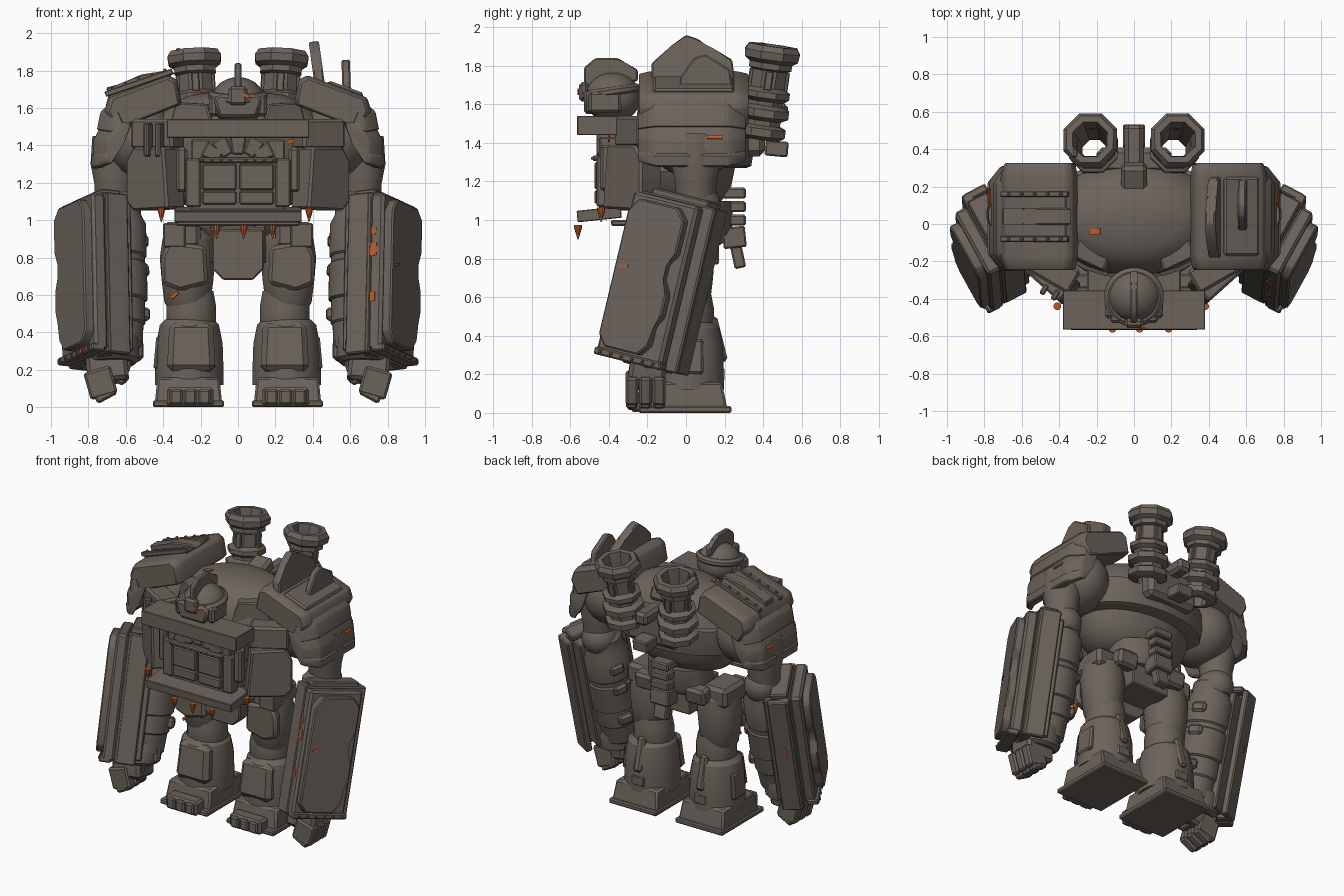
import bpy, bmesh, math
from mathutils import Matrix, Vector

if "Cube" in bpy.data.objects:
    bpy.data.objects.remove(bpy.data.objects["Cube"])


def material(name, rgb):
    m = bpy.data.materials.new(name)
    m.use_nodes = True
    m.diffuse_color = (*rgb, 1)
    m.node_tree.nodes["Principled BSDF"].inputs["Base Color"].default_value = (*rgb, 1)
    return m


IRON = material("weathered iron", (0.15, 0.125, 0.105))
EMBER = material("ember orange", (0.48, 0.10, 0.022))


def put(name, bm, mtx, mirror=False, mat=IRON, bevel=0):
    if bevel:
        bmesh.ops.bevel(bm, geom=list(bm.edges), offset=bevel, segments=1, affect='EDGES')
    bm.transform(mtx)
    bmesh.ops.recalc_face_normals(bm, faces=bm.faces)
    me = bpy.data.meshes.new(name)
    bm.to_mesh(me)
    bm.free()
    me.materials.append(mat)
    me.polygons.foreach_set("use_smooth", [True] * len(me.polygons))
    me.set_sharp_from_angle(angle=math.radians(32))
    ob = bpy.data.objects.new(name, me)
    bpy.context.collection.objects.link(ob)
    if mirror:
        ob.modifiers.new("mirror", 'MIRROR')
    return ob


def at(loc, rx=0, ry=0, rz=0):
    r = Matrix.Rotation
    return (Matrix.Translation(loc) @ r(math.radians(rz), 4, 'Z')
            @ r(math.radians(ry), 4, 'Y') @ r(math.radians(rx), 4, 'X'))


def box(name, mtx, size, mirror=False, mat=IRON, bevel=0.008, taper=(1, 1)):
    bm = bmesh.new()
    bmesh.ops.create_cube(bm, size=1)
    for v in bm.verts:
        k = taper if v.co.z > 0 else (1, 1)
        v.co = Vector((v.co.x * size[0] * k[0], v.co.y * size[1] * k[1], v.co.z * size[2]))
    return put(name, bm, mtx, mirror, mat, bevel)


def skin(bm, rings, closed=False):
    n = len(rings[0])
    for a, b in list(zip(rings, rings[1:])) + ([(rings[-1], rings[0])] if closed else []):
        for i in range(n):
            j = (i + 1) % n
            bm.faces.new((a[i], a[j], b[j], b[i]))
    if not closed:
        bm.faces.new(rings[0][::-1])
        bm.faces.new(rings[-1])


def loft(name, mtx, outline, slices, pivot=(0, 0), mirror=False, bevel=0.008):
    # x/z outline repeated along y, each slice scaled about the pivot
    bm = bmesh.new()
    px, pz = pivot
    skin(bm, [[bm.verts.new((px + (x - px) * k, y, pz + (z - pz) * k)) for x, z in outline] for y, k in slices])
    return put(name, bm, mtx, mirror, IRON, bevel)


def prism(name, mtx, outline, depth, mirror=False, bevel=0.008):
    return loft(name, mtx, outline, ((-depth / 2, 1), (depth / 2, 1)), mirror=mirror, bevel=bevel)


def lathe(name, mtx, profile, segs=24, mirror=False, mat=IRON, sy=1, closed=False):
    bm = bmesh.new()
    angles = [(i + .5) * math.tau / segs for i in range(segs)]
    skin(bm, [[bm.verts.new((r * math.cos(a), sy * r * math.sin(a), z)) for a in angles] for r, z in profile], closed)
    return put(name, bm, mtx, mirror, mat)


def ball(name, mtx, radii, mirror=False):
    bm = bmesh.new()
    bmesh.ops.create_uvsphere(bm, u_segments=24, v_segments=14, radius=1)
    return put(name, bm, mtx @ Matrix.Diagonal((*radii, 1)), mirror)


# --- torso: barrel, lower shell, waist and back fittings
lathe("torso", at((0, .03, 0)), [(.43, 1.27), (.47, 1.28), (.49, 1.36), (.49, 1.46), (.46, 1.47), (.43, 1.55),
      (.36, 1.62), (.25, 1.67), (.08, 1.69)], 28, sy=.66)
lathe("lower_torso", at((0, .06, 0), rx=4), [(.22, 1.06), (.3, 1.09), (.38, 1.16), (.42, 1.26), (.4, 1.3)], 24, sy=.68)
lathe("waist", at((0, .06, 0)), [(.2, .92), (.23, .96), (.23, 1.1)], 16, sy=.8)
prism("pelvis_plate", at((0, -.12, 0)), [(-.14, .95), (-.14, .74), (-.08, .68), (.08, .68), (.14, .74), (.14, .95)], .12)
box("pelvis", at((0, .03, .87)), (.3, .28, .2))
for z in (1.14, 1.07, 1.0):
    box("spine_segment", at((0, .25, z)), (.14, .12, .055))
box("tail_block", at((0, .25, .91), rx=6), (.15, .12, .11))
box("tail_tip", at((0, .27, .81), rx=12), (.1, .06, .12))
box("back_vent", at((0, .47, 1.37), rx=-5), (.12, .12, .08))
box("back_mount", at((0, .34, 1.45)), (.4, .14, .24), bevel=.03)
box("back_block", at((0, .25, 1.64), rx=20), (.14, .15, .1), bevel=.02)
box("back_pipe", at((0, .42, 1.56)), (.1, .22, .09), bevel=.02)

# --- chest armour with grille
box("chest_beam", at((0, -.46, 1.49)), (.76, .21, .1), bevel=.004)
box("chest_core", at((0, -.32, 1.24)), (.5, .26, .38))
box("lower_beam", at((0, -.45, 1.03), rx=6), (.68, .23, .06), bevel=.004)
box("lower_lip", at((0, -.33, .985)), (.66, .12, .03))
prism("chest_side_plate", at((.44, -.28, 1.22), rz=42), [(-.15, -.16), (-.12, .17), (.1, .17), (.15, .1),
      (.15, -.12), (.1, -.17)], .15, True, bevel=.012)
box("chest_upper_plate", at((.43, -.25, 1.46), rz=30), (.26, .14, .16), True, bevel=.015)
for x in (-.48, -.42):
    box("chest_strap", at((x, -.35 - (x + .48) * .5, 1.43), rz=-30), (.03, .06, .18))
for x in (-.1, .1):
    for z, h in ((1.23, .14), (1.12, .07)):
        box("grille_panel", at((x, -.455, z)), (.185, .04, h))
box("grille_post", at((.24, -.43, 1.2)), (.08, .07, .26), True)
box("grille_bracket", at((.3, -.41, 1.27)), (.06, .07, .24), True, bevel=.015)
box("grille_top", at((0, -.46, 1.32)), (.42, .05, .03))
for i in range(5):
    a = (i - 2) * 32
    box("fan_plate", at((math.sin(math.radians(a)) * .15, -.43, 1.33 + .07 * math.cos(math.radians(a))), ry=a),
        (.06, .07, .1), taper=(1.5, 1))
for i in range(4):
    lathe("grille_rivet", at((.04 + i * .05, -.484, 1.32), rx=90), [(.008, 0), (.005, .008)], 8, True)
for x, y, z in ((-.41, -.44, .99), (.38, -.44, .99), (-.115, -.56, .9), (.03, -.56, .9), (.185, -.56, .9)):
    lathe("spike_tip", at((x, y, z)), [(.002, 0), (.007, .014)], 10)
    lathe("spike", at((x, y, z)), [(.007, .014), (.021, .062), (.021, .075)], 10, mat=EMBER)

# --- head: dome, crest, brow and visor
ball("head_dome", at((0, -.38, 1.635)), (.145, .145, .13))
prism("head_crest", at((0, -.4, 1.69), rz=90), [(-.13, .0), (-.13, .1), (-.07, .15), (.05, .15), (.08, .12),
      (.15, .09), (.15, .03)], .035)
prism("face_guard", at((0, -.46, 1.6)), [(-.13, .04), (-.1, -.05), (.1, -.05), (.13, .04), (.11, .07), (-.11, .07)], .14, bevel=.015)
lathe("head_brow", at((0, -.39, 1.665), rx=8), [(.15, -.02), (.16, -.01), (.16, .01), (.14, .025)], 24)
box("nose_guard", at((0, -.53, 1.665)), (.1, .05, .1), bevel=.015)
box("cheek", at((.13, -.42, 1.61)), (.05, .17, .11), True, bevel=.015)
box("eye_glow", at((.045, -.558, 1.665), ry=30), (.03, .008, .02), mat=EMBER, bevel=0)
prism("collar", at((.24, -.16, 1.54), rz=25), [(-.16, -.1), (-.1, .08), (.08, .09), (.14, -.1)], .1, True)

# --- smokestacks: open octagonal tubes on flared bases
STACK = at((.21, .385, 1.42), rx=-8, ry=3)
lathe("smokestack", STACK,
      [(.07, 0), (.1, 0), (.135, .02), (.135, .06), (.1, .075), (.1, .1), (.14, .12), (.14, .16), (.1, .18),
       (.1, .2), (.13, .22), (.13, .25), (.095, .27), (.095, .36), (.12, .37), (.12, .4), (.15, .42), (.155, .46),
       (.135, .49), (.1, .49), (.085, .4)], 8, True, closed=True)
for i in range(4):
    box("stack_rib", STACK @ Matrix.Rotation(i * math.pi / 2, 4, 'Z') @ Matrix.Translation((.09, 0, .31)),
        (.03, .04, .1), True, bevel=.005)
box("stack_notch", at((-.32, .38, 1.89), ry=10), (.03, .05, .06))

# --- shoulders: curved shells around a joint
ENDS = ((-.25, .8), (-.16, 1), (.22, 1), (.31, .8))
PIVOT = (.42, 1.42)
ball("shoulder_core", at((.53, .04, 1.43)), (.2, .24, .21), True)
loft("shoulder_top", at((0, 0, 0)), [(.3, 1.62), (.325, 1.75), (.37, 1.775), (.69, 1.655), (.715, 1.58), (.66, 1.48)],
     ((-.245, .92), (-.18, 1), (.26, 1), (.325, .92)), (.46, 1.6), True, .008)
loft("shoulder_side", at((0, 0, 0)), [(.6, 1.54), (.71, 1.56), (.775, 1.42), (.775, 1.29), (.73, 1.28), (.66, 1.4)],
     ENDS, PIVOT, True)
loft("shoulder_rim", at((0, 0, 0)), [(.64, 1.5), (.69, 1.62), (.735, 1.58), (.755, 1.48)], ENDS, PIVOT, True)
loft("shoulder_lip", at((0, 0, 0)), [(.72, 1.28), (.74, 1.36), (.785, 1.34), (.78, 1.275)], ENDS, PIVOT, True)
prism("shoulder_panel", at((0, .04, 0)), [(-.35, 1.7), (-.36, 1.79), (-.69, 1.68), (-.71, 1.6)], .24)
for y in (-.08, .16):
    box("shoulder_rail", at((-.53, y, 1.735), ry=-19), (.38, .03, .03), bevel=.004)
    for i in range(5):
        box("shoulder_rivet", at((-.39 - i * .07, y, 1.8 - i * .024), ry=-19), (.016, .016, .02), bevel=.003)
box("shoulder_plate", at((.57, .04, 1.69), ry=20), (.2, .42, .05), bevel=.012)
prism("large_fin", at((.445, .04, 1.67), rx=-8, rz=90), [(-.22, 0), (-.22, .14), (-.12, .23), (-.04, .29), (.02, .27),
      (.1, .21), (.2, .16), (.22, 0)], .055)
prism("small_fin", at((.585, .1, 1.58), rx=-2, rz=90), [(-.14, 0), (-.13, .16), (-.06, .26), (0, .28), (.13, .2), (.15, 0)], .045)
prism("broken_ridge", at((-.52, .04, 1.72), ry=-19), [(-.18, 0), (-.18, .05), (-.06, .04), (.02, .055), (.16, .03), (.2, 0)], .09)

# --- arms: shared tilted frame (width, outward normal, length)
U = Vector((.02, .23, .97)).normalized()
N = Vector((.87, -.48, 0))
N = (N - U * N.dot(U)).normalized()
W = N.cross(U)
ROT = Matrix((W, N, U)).transposed().to_4x4()
FORE, PLATE = (.64, -.06, .7), (.83, -.15, .68)
FRONT = -1 if W.y > 0 else 1


def arm(origin, w=0, n=0, u=0):
    # w runs toward the front edge of the shield
    return Matrix.Translation(Vector(origin) + W * w * FRONT + N * n + U * u) @ ROT


lathe("upper_arm", at((.66, .05, 0)), [(.1, 1.0), (.11, 1.2), (.13, 1.3), (.12, 1.45)], 20, True)
ball("elbow", at((.65, .05, 1.08)), (.12, .13, .12), True)
lathe("forearm", arm(FORE), [(.1, -.42), (.12, -.4), (.13, -.27), (.14, -.26), (.14, -.14), (.155, -.13), (.155, .06),
      (.145, .07), (.145, .1), (.155, .11), (.155, .28), (.13, .33), (.13, .4), (.1, .44)], 24, True)
lathe("wrist_cuff", arm((.68, -.18, .31)), [(.13, -.08), (.155, -.06), (.155, .05), (.13, .09)], 14, True)
box("wrist_block", arm((.57, -.14, .36)), (.12, .1, .24), True, bevel=.02)
for u in (-.2, .04, .2):
    box("forearm_clasp", arm(FORE, 0, -.14, u), (.1, .06, .07), True, bevel=.015)
box("shield_mount", arm(PLATE, .02, -.13), (.34, .14, .82), True)
for w in (-.2, .13, .2):
    box("shield_rail", arm(PLATE, w, -.1), (.045, .13, .88), True)
box("shield_back", arm(PLATE, 0, -.05), (.44, .06, .88), True)
box("shield_panel", arm(PLATE, .035, .015), (.39, .08, .86), True, bevel=.015)
prism("shield_outer_plate", arm(PLATE, .04, .075), [(FRONT * w, u) for w, u in ((.12, .4), (-.11, .4), (-.165, .34),
      (-.165, .16), (-.12, .1), (-.12, .02), (-.165, -.05), (-.165, -.17), (-.13, -.23), (-.13, -.33), (-.08, -.39),
      (.12, -.39), (.17, -.33), (.17, .33))], .06, True)
box("shield_foot_strip", arm(PLATE, .03, .035, -.42), (.4, .08, .04), True)
box("shield_head_strip", arm(PLATE, 0, -.09, .45), (.34, .12, .04), True)
for i in range(6):
    box("shield_rivet", arm(PLATE, -.13 + i * .064, .078, -.42), (.016, .012, .016), True, bevel=.003)
lathe("shield_pin", arm(PLATE, .05, -.2, .42), [(.025, -.06), (.03, .06), (.015, .09)], 10, True)

# --- hands: palm and curled fingers
box("palm", at((.7, -.2, .22), rx=-8, ry=6), (.22, .19, .18), True, bevel=.02)
for i in range(3):
    box("finger", at((.735, -.28 + i * .07, .13), ry=16), (.15, .066, .15), True, bevel=.012)
    box("fingertip", at((.715, -.28 + i * .07, .08), ry=28), (.12, .062, .08), True, bevel=.012)
box("thumb", at((.615, -.22, .19), ry=-20), (.06, .08, .14), True, bevel=.012)

# --- legs
box("hip_block", at((.3, -.01, .92)), (.2, .26, .14), True, bevel=.025)
box("hip_tasset", at((.34, -.13, .92)), (.12, .06, .13), True)
box("hip_rear", at((.2, .15, .93), rx=-10), (.16, .1, .12), True, bevel=.02)
lathe("thigh", at((.27, .0, 0)), [(.1, .52), (.125, .56), (.14, .68), (.15, .8), (.135, .9), (.09, .95)], 20, True)
prism("thigh_guard", at((.29, -.12, .76)), [(-.13, -.1), (-.12, .1), (.08, .13), (.12, .05), (.12, -.1), (.02, -.14)], .07, True, bevel=.02)
lathe("knee", at((.25, .01, 0)), [(.12, .38), (.135, .42), (.135, .54), (.12, .62)], 18, True)
lathe("shin", at((.26, .01, 0)), [(.185, .12), (.185, .2), (.18, .34), (.16, .44), (.13, .47)], 20, True, sy=1.02)
box("shin_guard", at((.25, -.13, .32), rx=-7), (.26, .1, .26), True, bevel=.03, taper=(.9, .9))
box("shin_side", at((.425, .02, .29), ry=-5), (.04, .14, .18), True, bevel=.012)
box("calf_piston", at((.25, .16, .38), rx=14), (.06, .06, .24), True, bevel=.015)
box("heel_block", at((.25, .16, .2)), (.1, .08, .07), True)
box("sole", at((.265, -.005, .018)), (.38, .48, .036), True)
box("foot", at((.265, .005, .09)), (.36, .42, .14), True, bevel=.012, taper=(.92, .86))
box("toe_block", at((.255, -.24, .055)), (.25, .1, .1), True, bevel=.015)
for x in (.18, .255, .33):
    box("toe_cap", at((x, -.285, .055)), (.065, .04, .08), True, bevel=.01)

# --- ember cracks as thin slivers
RIGHT = Matrix.Diagonal((-1, 1, 1, 1))
box("shield_crack", arm(PLATE, .155, .106, .04) @ Matrix.Rotation(.25, 4, 'Y'), (.05, .008, .016), mat=EMBER, bevel=0)
for u, w, h in ((.22, .03, .035), (.12, .04, .07), (-.14, .03, .05)):
    box("rail_crack", arm(PLATE, .23, .0, u), (.008, w, h), mat=EMBER, bevel=0)
box("shield_base_crack", RIGHT @ arm(PLATE, .12, .076, -.42), (.05, .008, .025), mat=EMBER, bevel=0)
box("shield_rear_crack", RIGHT @ arm(PLATE, -.223, -.09, .05), (.008, .02, .05), mat=EMBER, bevel=0)
box("shoulder_crack", at((.774, .15, 1.43), ry=-24), (.008, .08, .02), True, mat=EMBER, bevel=0)
box("torso_crack", at((-.21, -.04, 1.676), ry=-10), (.06, .03, .008), mat=EMBER, bevel=0)
box("thigh_crack", at((-.34, -.124, .6), ry=-35, rz=-25), (.05, .008, .02), mat=EMBER, bevel=0)
box("chest_crack", at((.28, -.4, 1.42), ry=-20), (.04, .008, .02), mat=EMBER, bevel=0)
